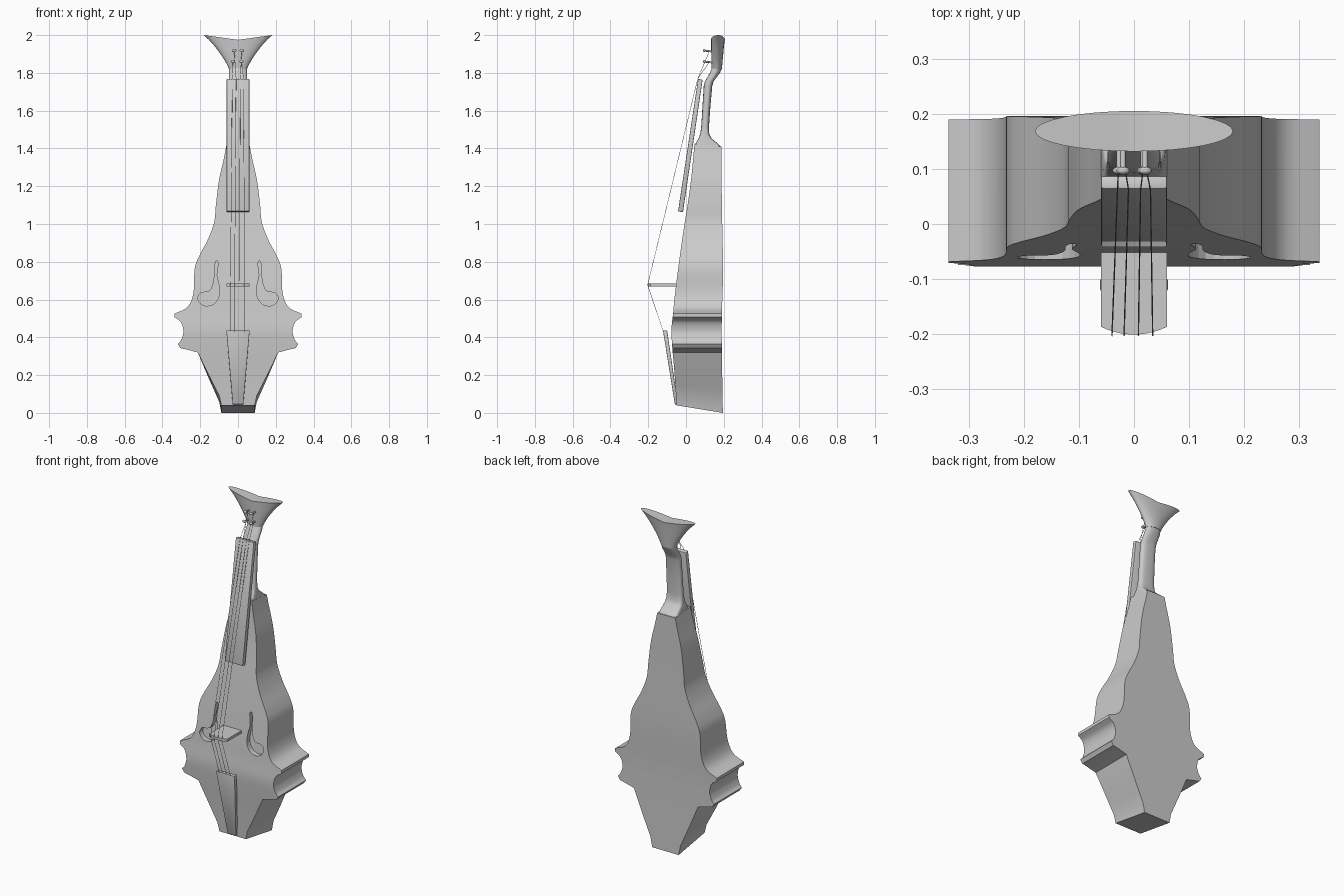
import bpy, bmesh, math
from mathutils import Vector

if "Cube" in bpy.data.objects:
    bpy.data.objects.remove(bpy.data.objects["Cube"])


def finish(bm, name, smooth=True, angle=30):
    bmesh.ops.recalc_face_normals(bm, faces=bm.faces)
    me = bpy.data.meshes.new(name)
    bm.to_mesh(me)
    bm.free()
    ob = bpy.data.objects.new(name, me)
    bpy.context.collection.objects.link(ob)
    if smooth:
        bpy.ops.object.select_all(action='DESELECT')
        ob.select_set(True)
        bpy.context.view_layer.objects.active = ob
        bpy.ops.object.shade_smooth_by_angle(angle=math.radians(angle))
    return ob


def spline(pts, steps=5):
    """Catmull-Rom curve through 2D points."""
    p = [Vector(q) for q in pts]
    p = [2 * p[0] - p[1]] + p + [2 * p[-1] - p[-2]]
    out = []
    for a, b, c, d in zip(p, p[1:], p[2:], p[3:]):
        for k in range(steps):
            t = k / steps
            out.append(0.5 * (2 * b + (c - a) * t + (2 * a - 5 * b + 4 * c - d) * t * t
                              + (3 * b - a - 3 * c + d) * t ** 3))
    return out + [p[-2]]


def lerp_table(table, z):
    for (z0, v0), (z1, v1) in zip(table, table[1:]):
        if z <= z1:
            return v0 + (v1 - v0) * (z - z0) / (z1 - z0)
    return table[-1][1]


def loft(bm, rings, cap_start=True, cap_end=True):
    vs = [[bm.verts.new(c) for c in r] for r in rings]
    n = len(vs[0])
    for a, b in zip(vs, vs[1:]):
        for i in range(n):
            bm.faces.new((a[i], a[(i + 1) % n], b[(i + 1) % n], b[i]))
    if cap_start:
        bm.faces.new(vs[0])
    if cap_end:
        bm.faces.new(vs[-1])
    return vs


def oval(z, y0, y1, hw, e=1.0, n=32):
    """Superellipse section; e=1 is an ellipse, smaller is boxier."""
    ring = []
    for i in range(n):
        a = 2 * math.pi * i / n
        c, s = math.cos(a), math.sin(a)
        ring.append(Vector((hw * math.copysign(abs(c) ** e, c),
                            (y0 + y1) / 2 + (y1 - y0) / 2 * math.copysign(abs(s) ** e, s), z)))
    return ring


# Body: half-width profile (z, half width), corners between segments
profile = [Vector((0, .088))]
profile += spline([(.06, .10), (.19, .158), (.32, .213)], 2)
profile += spline([(.335, .27), (.343, .305)], 2)
profile += spline([(.365, .32), (.385, .302), (.43, .289), (.48, .302), (.507, .337)])
profile += spline([(.525, .337), (.56, .268), (.635, .236), (.76, .23), (.83, .206),
                   (.917, .16), (1.01, .126), (1.10, .117), (1.235, .10), (1.35, .073), (1.41, .06)])
front = spline([(0, -.05), (.2, -.061), (.35, -.073), (.44, -.077), (.53, -.068), (.65, -.056), (.92, -.02),
                (1.18, .02), (1.41, .045)])
back = spline([(0, .195), (.45, .189), (.75, .196), (1.1, .19), (1.41, .187)])
rings = []
for z, w in profile:
    zf = z + .04 * max(0, 1 - z / .32) + .015 * max(0, (z - 1.3) / .11)
    yf, yb = lerp_table(front, z), lerp_table(back, z)
    rings.append([(-w, yf, zf), (w, yf, zf), (w, yb, z), (-w, yb, z)])
bm = bmesh.new()
loft(bm, rings)
body = finish(bm, "body")

# Sound holes: shallow recesses cut into the front
hole = spline([(.103, .795), (.115, .805), (.124, .77), (.127, .70), (.15, .645), (.198, .635), (.212, .60),
               (.18, .568), (.13, .575), (.10, .62), (.102, .68), (.113, .73), (.103, .795)], 3)[:-1]
bm = bmesh.new()
for s in (1, -1):
    loft(bm, [[(s * x, lerp_table(front, z) + d, z) for x, z in hole] for d in (-.06, .03)])
bmesh.ops.triangulate(bm, faces=bm.faces)
cutter = finish(bm, "sound_hole_cutter", False)
cutter.hide_render = True
cutter.hide_viewport = True
mod = body.modifiers.new("sound_holes", 'BOOLEAN')
mod.operation = 'DIFFERENCE'
mod.solver = 'EXACT'
mod.object = cutter

# Neck with heel
neck = [(1.405, .046, .187, .06, .25), (1.425, .05, .17, .059, .3), (1.455, .068, .133, .056, .45),
        (1.48, .076, .123, .053, .6), (1.52, .081, .122, .051, .7), (1.62, .087, .129, .049, .75),
        (1.73, .094, .139, .048, .75), (1.755, .10, .146, .048, .75), (1.80, .126, .18, .047, .85),
        (1.825, .136, .19, .047, 1)]
bm = bmesh.new()
loft(bm, [oval(*r) for r in neck])
finish(bm, "neck", angle=35)

# Flared head with a notched top
head = spline([(1.82, .047), (1.86, .067), (1.91, .10), (1.96, .14), (2.0, .18)], 3)
rings = []
for z, w in head:
    t = (z - 1.82) / .18
    ring = oval(z, .136 - .004 * t, .19 + .0155 * t, w)
    for v in ring:
        v.z -= .025 * t ** 3 * (1 - abs(v.x) / w)
    rings.append(ring)
bm = bmesh.new()
top = loft(bm, rings, True, False)[-1]
for i in range(16):
    f = [top[i], top[i + 1], top[31 - i], top[(32 - i) % 32]]
    bm.faces.new(list(dict.fromkeys(f)))
finish(bm, "head", angle=40)


def plate(name, section0, section1, bevel):
    """Plank between two end sections: (z, y front, y back, half width)."""
    bm = bmesh.new()
    loft(bm, [[(-w, y0, z), (w, y0, z), (w, y1, z + dz), (-w, y1, z + dz)]
              for z, y0, y1, w, dz in (section0, section1)])
    bmesh.ops.bevel(bm, geom=bm.edges[:], offset=bevel, segments=2, affect='EDGES', profile=.5)
    return finish(bm, name)


plate("fingerboard", (1.067, -.042, -.016, .06, -.004), (1.768, .064, .088, .06, -.004), .004)
plate("tailpiece", (.045, -.059, -.042, .028, 0), (.437, -.122, -.1, .062, 0), .003)

# Bridge with a gently arched crown
outline = [(-.06, -.045), (.06, -.045)] + [
    (.06 - .12 * i / 10, -.187 - .014 * (1 - (1 - i / 5) ** 2)) for i in range(11)]
bm = bmesh.new()
loft(bm, [[(x, y, z) for x, y in outline] for z in (.669, .685)])
finish(bm, "bridge", False)


def rod(name, pts, r, sides=6):
    cu = bpy.data.curves.new(name, 'CURVE')
    cu.dimensions = '3D'
    cu.bevel_depth = r
    cu.bevel_resolution = max(0, sides // 2 - 2)
    cu.use_fill_caps = True
    sp = cu.splines.new('POLY')
    sp.points.add(len(pts) - 1)
    for p, c in zip(sp.points, pts):
        p.co = (*c, 1)
    ob = bpy.data.objects.new(name, cu)
    bpy.context.collection.objects.link(ob)


# Pegs and strings
pegs = [(-.027, 1.86), (-.02, 1.918), (.02, 1.918), (.017, 1.86)]
for i, (px, pz) in enumerate(pegs):
    rod(f"peg_{i}", [(px, .15, pz - .006), (px, .095, pz)], .005, 12)
    bm = bmesh.new()
    bmesh.ops.create_uvsphere(bm, u_segments=14, v_segments=8, radius=.012)
    bmesh.ops.scale(bm, vec=(1, .6, .7), verts=bm.verts)
    bmesh.ops.translate(bm, vec=(px, .097, pz), verts=bm.verts)
    finish(bm, f"peg_knob_{i}", angle=60)
    nx = (-.03, -.01, .012, .03)[i]
    bx = (-.04, -.018, .008, .034)[i]
    rod(f"string_{i}", [(px, .125, pz), (nx, .062, 1.768), (bx, -.203, .677), (bx, -.12, .43)], .0012)
